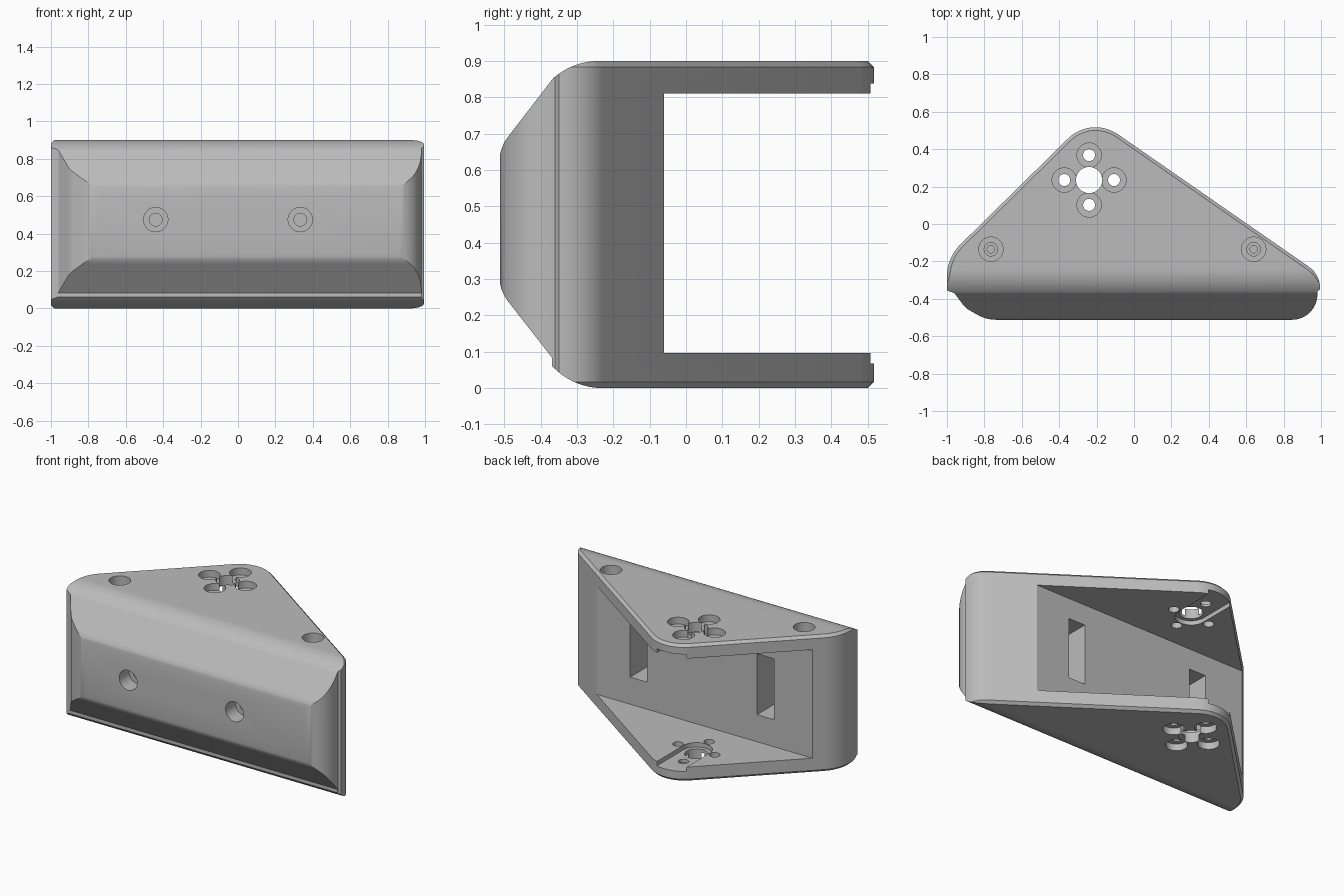
import bpy, bmesh, math
from mathutils import Vector, Matrix

if "Cube" in bpy.data.objects:
    bpy.data.objects.remove(bpy.data.objects["Cube"], do_unlink=True)

grey = bpy.data.materials.new("light grey")
grey.use_nodes = True
COLOUR = (0.5, 0.5, 0.5, 1)
grey.diffuse_color = COLOUR
grey.node_tree.nodes["Principled BSDF"].inputs["Base Color"].default_value = COLOUR


def rounded(corners, steps=12):
    """Outline from (a, b, radius) corners, each corner filleted."""
    out = []
    for i, (a, b, r) in enumerate(corners):
        p = Vector((a, b))
        if r == 0:
            out.append(p)
            continue
        d1 = (Vector(corners[i - 1][:2]) - p).normalized()
        d2 = (Vector(corners[(i + 1) % len(corners)][:2]) - p).normalized()
        half = d1.angle(d2) / 2
        centre = p + (d1 + d2).normalized() * r / math.sin(half)
        start = p + d1 * r / math.tan(half) - centre
        end = p + d2 * r / math.tan(half) - centre
        sweep = start.angle(end)
        for k in range(steps + 1):
            t = k / steps
            w1 = math.sin((1 - t) * sweep) / math.sin(sweep)
            w2 = math.sin(t * sweep) / math.sin(sweep)
            out.append(centre + start * w1 + end * w2)
    return out


def finish(name, bm):
    bmesh.ops.recalc_face_normals(bm, faces=bm.faces)
    mesh = bpy.data.meshes.new(name)
    bm.to_mesh(mesh)
    bm.free()
    obj = bpy.data.objects.new(name, mesh)
    bpy.context.collection.objects.link(obj)
    mesh.materials.append(grey)
    return obj


def prism(name, outline, place, low, high, chamfer=0):
    """Extrude an outline; place maps (a, b, depth) to a 3D point."""
    bm = bmesh.new()
    base = bm.faces.new([bm.verts.new(place(p[0], p[1], low)) for p in outline])
    shift = Vector(place(0, 0, high)) - Vector(place(0, 0, low))
    new = bmesh.ops.extrude_face_region(bm, geom=[base])["geom"]
    bmesh.ops.translate(bm, vec=shift, verts=[v for v in new if isinstance(v, bmesh.types.BMVert)])
    if chamfer:
        caps = [f for f in bm.faces if len(f.verts) > 4]
        rim = {e for f in caps for e in f.edges}
        bmesh.ops.bevel(bm, geom=list(rim), offset=chamfer, segments=1, affect='EDGES')
    return finish(name, bm)


def box(x0, x1, y0, y1, z0, z1):
    return prism("box_cutter", [(x0, y0), (x1, y0), (x1, y1), (x0, y1)],
                 lambda a, b, c: (a, b, c), z0, z1)


def cylinder(start, end, radius):
    a, b = Vector(start), Vector(end)
    bm = bmesh.new()
    turn = (b - a).to_track_quat('Z', 'Y').to_matrix().to_4x4()
    bmesh.ops.create_cone(bm, cap_ends=True, segments=40, radius1=radius, radius2=radius,
                          depth=(b - a).length, matrix=Matrix.Translation((a + b) / 2) @ turn)
    return finish("hole_cutter", bm)


def combine(target, tool, operation='DIFFERENCE'):
    mod = target.modifiers.new("cut", 'BOOLEAN')
    mod.operation, mod.object, mod.solver = operation, tool, 'EXACT'
    bpy.context.view_layer.objects.active = target
    bpy.ops.object.modifier_apply(modifier=mod.name)
    bpy.data.objects.remove(tool, do_unlink=True)


# Triangular body seen from above
plan = rounded([(-0.229, 0.579, 0.21), (-1, -0.18, 0.24), (-1, -0.355, 0), (-0.96, -0.37, 0),
                (-0.9, -0.45, 0.1), (-0.79, -0.512, 0.2), (0.985, -0.512, 0.135),
                (0.98, -0.36, 0), (0.995, -0.35, 0), (0.995, -0.27, 0.14)])
body = prism("bracket_body", plan, lambda a, b, c: (a, b, c), 0, 0.9, 0.017)

# Sloped and rounded front, as a side profile
side = rounded([(0.6, 0, 0), (0.6, 0.9, 0), (-0.305, 0.9, 0.19), (-0.365, 0.853, 0),
                (-0.514, 0.66, 0.12), (-0.514, 0.27, 0.12), (-0.368, 0.083, 0),
                (-0.368, 0.06, 0), (-0.305, 0, 0.19)])
combine(body, prism("side_profile", side, lambda a, b, c: (c, a, b), -1.2, 1.2), 'INTERSECT')

# Open space between the two plates
combine(body, box(-1.2, 1.2, -0.06, 0.8, 0.097, 0.81))

# Tall slots in the inner wall
for x in (-0.536, 0.387):
    combine(body, box(x - 0.061, x + 0.061, -0.26, 0, 0.275, 0.675))

# Hole group near the tip of both plates
HX, HY = -0.24, 0.235
combine(body, cylinder((HX, HY, -0.1), (HX, HY, 1), 0.07))
for dx, dy in ((1, 0), (-1, 0), (0, 1), (0, -1)):
    x, y = HX + dx * 0.133, HY + dy * 0.133
    combine(body, cylinder((x, y, -0.1), (x, y, 1), 0.032))
    combine(body, cylinder((x, y, -0.1), (x, y, 0.045), 0.065))
    combine(body, cylinder((x, y, 0.855), (x, y, 1), 0.065))

# Shallow round-ended channel inside each plate
channel = rounded([(HX - 0.095, 0.7, 0), (HX - 0.095, HY - 0.095, 0.094),
                   (HX + 0.095, HY - 0.095, 0.094), (HX + 0.095, 0.7, 0)])
combine(body, prism("channel_cutter", channel, lambda a, b, c: (a, b, c), 0.068, 0.838))

# Stepped blind holes in the top
for x in (-0.765, 0.64):
    for radius, bottom in ((0.065, 0.8), (0.036, 0.7), (0.02, 0.6)):
        combine(body, cylinder((x, -0.135, bottom), (x, -0.135, 1), radius))

# Stepped blind holes in the front
for x in (-0.44, 0.333):
    for radius, back in ((0.065, -0.41), (0.034, -0.3)):
        combine(body, cylinder((x, -0.7, 0.475), (x, back, 0.475), radius))

bpy.ops.object.select_all(action='DESELECT')
body.select_set(True)
bpy.context.view_layer.objects.active = body
bpy.ops.object.shade_smooth_by_angle(angle=math.radians(25))
